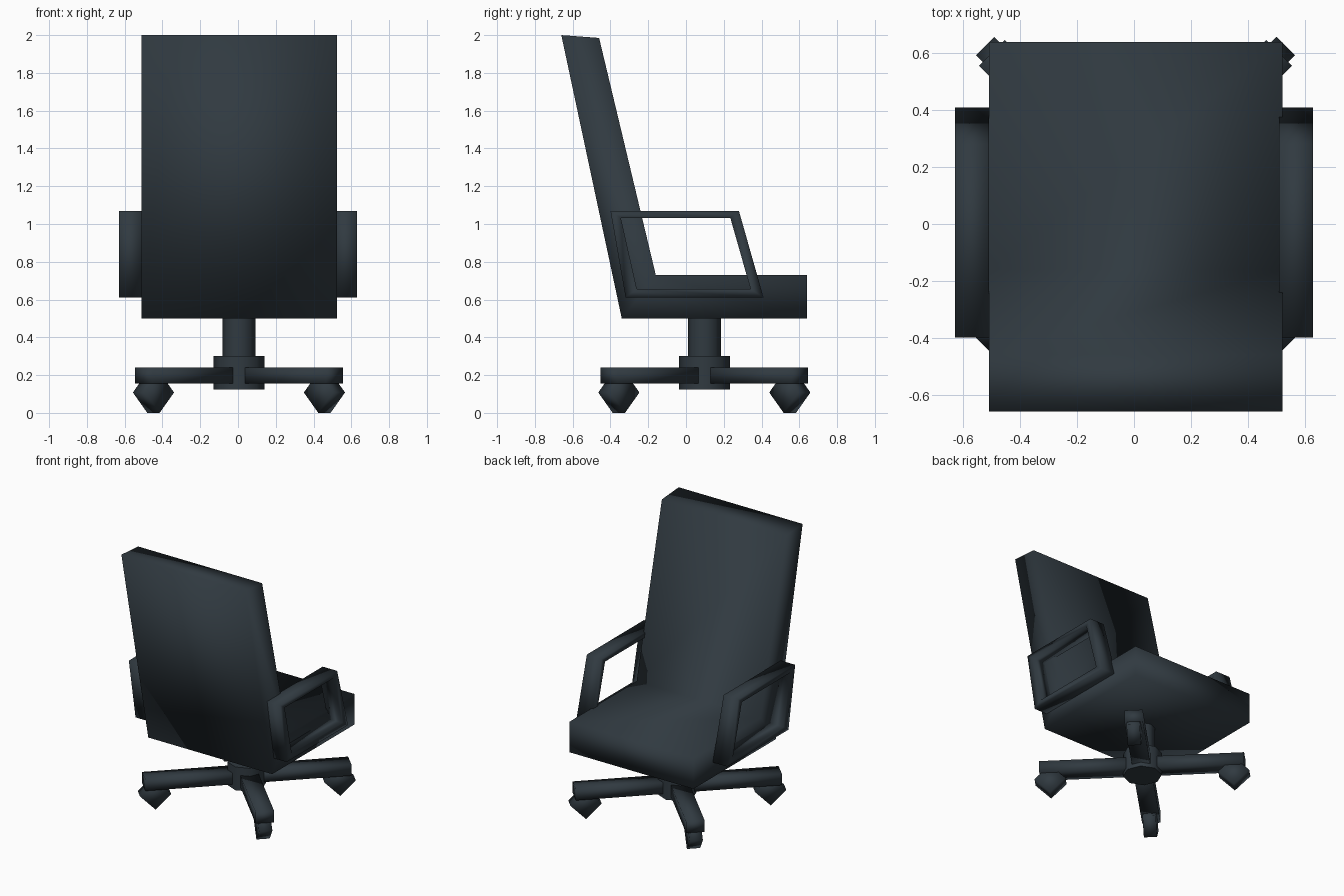
import bpy, bmesh, math
from mathutils import Matrix, Vector

if "Cube" in bpy.data.objects:
    bpy.data.objects.remove(bpy.data.objects["Cube"])

mat = bpy.data.materials.new("dark slate")
mat.diffuse_color = (0.03, 0.042, 0.052, 1)
mat.use_nodes = True
mat.node_tree.nodes["Principled BSDF"].inputs["Base Color"].default_value = mat.diffuse_color
CENTRE = Vector((0.005, 0.097, 0))   # axis of the pedestal


def finish(name, bm, smooth=True):
    bmesh.ops.recalc_face_normals(bm, faces=bm.faces)
    me = bpy.data.meshes.new(name)
    bm.to_mesh(me)
    bm.free()
    me.materials.append(mat)
    for p in me.polygons:
        p.use_smooth = smooth
    ob = bpy.data.objects.new(name, me)
    bpy.context.collection.objects.link(ob)
    return ob


def extrude(name, points, quads, x0, x1, matrix=Matrix(), smooth=True):
    """Extrude a (y, z) outline, filled by the listed faces, from x0 to x1."""
    bm = bmesh.new()
    vs = [bm.verts.new((x0, y, z)) for y, z in points]
    faces = [bm.faces.new([vs[i] for i in q]) for q in quads]
    new = bmesh.ops.extrude_face_region(bm, geom=faces, use_keep_orig=True)["geom"]
    for v in new:
        if isinstance(v, bmesh.types.BMVert):
            v.co.x = x1
    # drop the inner walls between neighbouring quads, if any
    bmesh.ops.transform(bm, matrix=matrix, verts=bm.verts)
    return finish(name, bm, smooth)


# seat and reclined back as one L-shaped shell
extrude("seat_and_back",
        [(-0.66, 2.0), (-0.46, 1.985), (-0.16, 0.73), (0.64, 0.73), (0.64, 0.5), (-0.34, 0.5)],
        [(0, 1, 2, 5), (2, 3, 4, 5)], -0.51, 0.523)

# armrest loops
outer = [(-0.40, 1.07), (0.28, 1.07), (0.41, 0.612), (-0.32, 0.612)]
inner = [(-0.345, 1.032), (0.235, 1.032), (0.342, 0.655), (-0.26, 0.655)]
ring = [(i, (i + 1) % 4, 4 + (i + 1) % 4, 4 + i) for i in range(4)]
for side, s in (("left", -1), ("right", 1)):
    extrude(side + "_armrest", outer + inner, ring, s * 0.51, s * 0.63)


# eight-sided post and hub
def prism(name, radius, z0, z1):
    bm = bmesh.new()
    bmesh.ops.create_cone(bm, cap_ends=True, segments=8, radius1=radius, radius2=radius,
                          depth=z1 - z0,
                          matrix=Matrix.Translation(CENTRE + Vector((0, 0, (z0 + z1) / 2))))
    finish(name, bm).select_set(True)


prism("post", 0.087, 0.29, 0.52)
prism("hub", 0.135, 0.125, 0.30)

# four diagonal legs with diamond-shaped casters
for i in range(4):
    m = Matrix.Translation(CENTRE) @ Matrix.Rotation(math.radians(45 + 90 * i), 4, 'Z')
    extrude("leg_%d" % (i + 1), [(0.04, 0.155), (0.714, 0.155), (0.714, 0.24), (0.04, 0.24)],
            [(0, 1, 2, 3)], -0.064, 0.064, m)
    r, c = 0.108, 0.64
    extrude("caster_%d" % (i + 1), [(c, 0), (c + r, r), (c, 2 * r), (c - r, r)],
            [(0, 1, 2, 3)], -0.046, 0.046, m)

# keep the post and hub caps crisp
bpy.context.view_layer.objects.active = bpy.data.objects["hub"]
bpy.ops.object.shade_smooth_by_angle(angle=math.radians(50))
